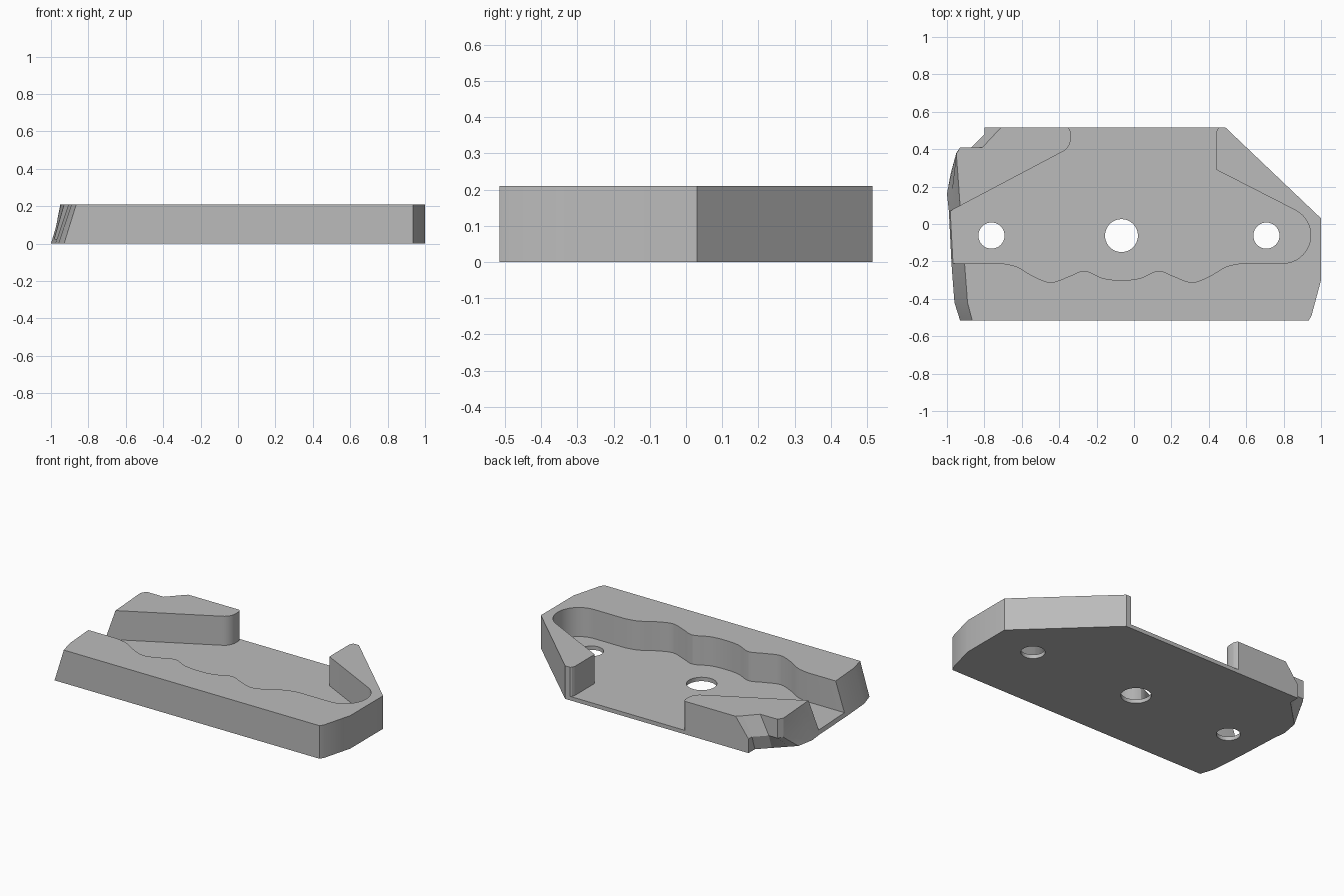
import bpy, bmesh, math
from mathutils import Vector

cube = bpy.data.objects.get("Cube")
if cube:
    bpy.data.objects.remove(cube, do_unlink=True)

HEIGHT, FLOOR, MID_X, HOLE_Y = 0.21, 0.025, -0.067, -0.062

grey = bpy.data.materials.new("plain grey")
grey.use_nodes = True
grey.diffuse_color = (0.5, 0.5, 0.5, 1)
grey.node_tree.nodes["Principled BSDF"].inputs["Base Color"].default_value = (0.5, 0.5, 0.5, 1)


def loft(name, layers):
    """Closed solid through stacked outlines: [(z, [(x, y), ...]), ...]."""
    bm = bmesh.new()
    rings = [[bm.verts.new((x, y, z)) for x, y in pts] for z, pts in layers]
    bm.faces.new(rings[0][::-1])
    bm.faces.new(rings[-1])
    n = len(rings[0])
    for low, high in zip(rings, rings[1:]):
        for i in range(n):
            j = (i + 1) % n
            bm.faces.new((low[i], low[j], high[j], high[i]))
    bmesh.ops.recalc_face_normals(bm, faces=bm.faces)
    mesh = bpy.data.meshes.new(name)
    bm.to_mesh(mesh)
    bm.free()
    mesh.materials.append(grey)
    obj = bpy.data.objects.new(name, mesh)
    bpy.context.collection.objects.link(obj)
    return obj


def arc(cx, cy, r, start, end, steps):
    angles = [math.radians(start + (end - start) * i / steps) for i in range(steps + 1)]
    return [(cx + r * math.cos(a), cy + r * math.sin(a)) for a in angles]


def smooth_path(points, steps=4):
    """Catmull-Rom curve through the points."""
    p = [Vector(q) for q in points]
    p = [p[0]] + p + [p[-1]]
    out = []
    for a, b, c, d in zip(p, p[1:], p[2:], p[3:]):
        for i in range(steps):
            t = i / steps
            v = (2 * b + (c - a) * t + (2 * a - 5 * b + 4 * c - d) * t * t
                 + (3 * b - a - 3 * c + d) * t ** 3) / 2
            out.append((v.x, v.y))
    return out + [tuple(points[-1])]


# Block: straight front, right and back, with a leaning left end and cut corner
straight = [(-0.80, 0.515), (0.49, 0.515), (1, 0.03), (1, -0.3), (0.95, -0.487), (0.935, -0.515)]
left_low = [(-0.93, -0.515), (-0.96, -0.42), (-0.976, -0.21), (-0.99, 0.07), (-1, 0.16)]
left_top = [(-0.865, -0.515), (-0.89, -0.42), (-0.906, -0.21), (-0.93, 0.1), (-0.937, 0.2)]
t = 0.09 / HEIGHT
left_mid = [(a + (c - a) * t, b + (d - b) * t) for (a, b), (c, d) in zip(left_low, left_top)]
corner_low = [(-0.98, 0.27), (-0.94, 0.31), (-0.87, 0.38), (-0.80, 0.45)]
corner_mid = [(-0.95, 0.38), (-0.93, 0.41), (-0.87, 0.41), (-0.80, 0.48)]
corner_top = [(-0.95, 0.375), (-0.93, 0.41), (-0.81, 0.41), (-0.74, 0.485)]
block = loft("jaw_block", [
    (0, left_low + corner_low + straight),
    (0.09, left_mid + corner_mid + straight),
    (HEIGHT, left_top + corner_top + [(-0.71, 0.515)] + straight[1:]),
])

# Pocket: wavy front wall, round right end, open to the left and back
half = [(0, -0.30), (0.1, -0.29), (0.197, -0.25), (0.28, -0.28),
        (0.377, -0.312), (0.47, -0.28), (0.56, -0.228), (0.64, -0.21)]
wave = [(MID_X - x, y) for x, y in half[:0:-1]] + [(MID_X + x, y) for x, y in half]
pocket = [(-1.2, -0.21)] + smooth_path(wave)
pocket += arc(0.795, -0.06, 0.15, -90, 62, 16)
pocket += [(0.44, 0.29), (0.44, 0.49), (0.447, 0.508), (0.46, 0.52), (0.46, 0.7)]
pocket += [(-0.36, 0.7), (-0.36, 0.52), (-0.345, 0.508), (-0.338, 0.49)]
pocket += arc(-0.418, 0.458, 0.08, 0, -62, 7)
pocket += [(-1.2, -0.046)]
cutters = [loft("pocket_cutter", [(FLOOR, pocket), (0.5, pocket)])]

# Bolt holes
for name, x, r in (("left", 0.708, 0.07), ("middle", MID_X, 0.088), ("right", -0.762, 0.07)):
    ring = arc(x, HOLE_Y, r, 0, 360, 40)[:-1]
    cutters.append(loft(name + "_hole_cutter", [(-0.1, ring), (0.1, ring)]))

bpy.context.view_layer.objects.active = block
block.select_set(True)
for cutter in cutters:
    mod = block.modifiers.new(cutter.name, "BOOLEAN")
    mod.operation, mod.solver, mod.object = "DIFFERENCE", "EXACT", cutter
    bpy.ops.object.modifier_apply(modifier=mod.name)
    bpy.data.objects.remove(cutter, do_unlink=True)

bpy.ops.object.shade_smooth_by_angle(angle=math.radians(20))
